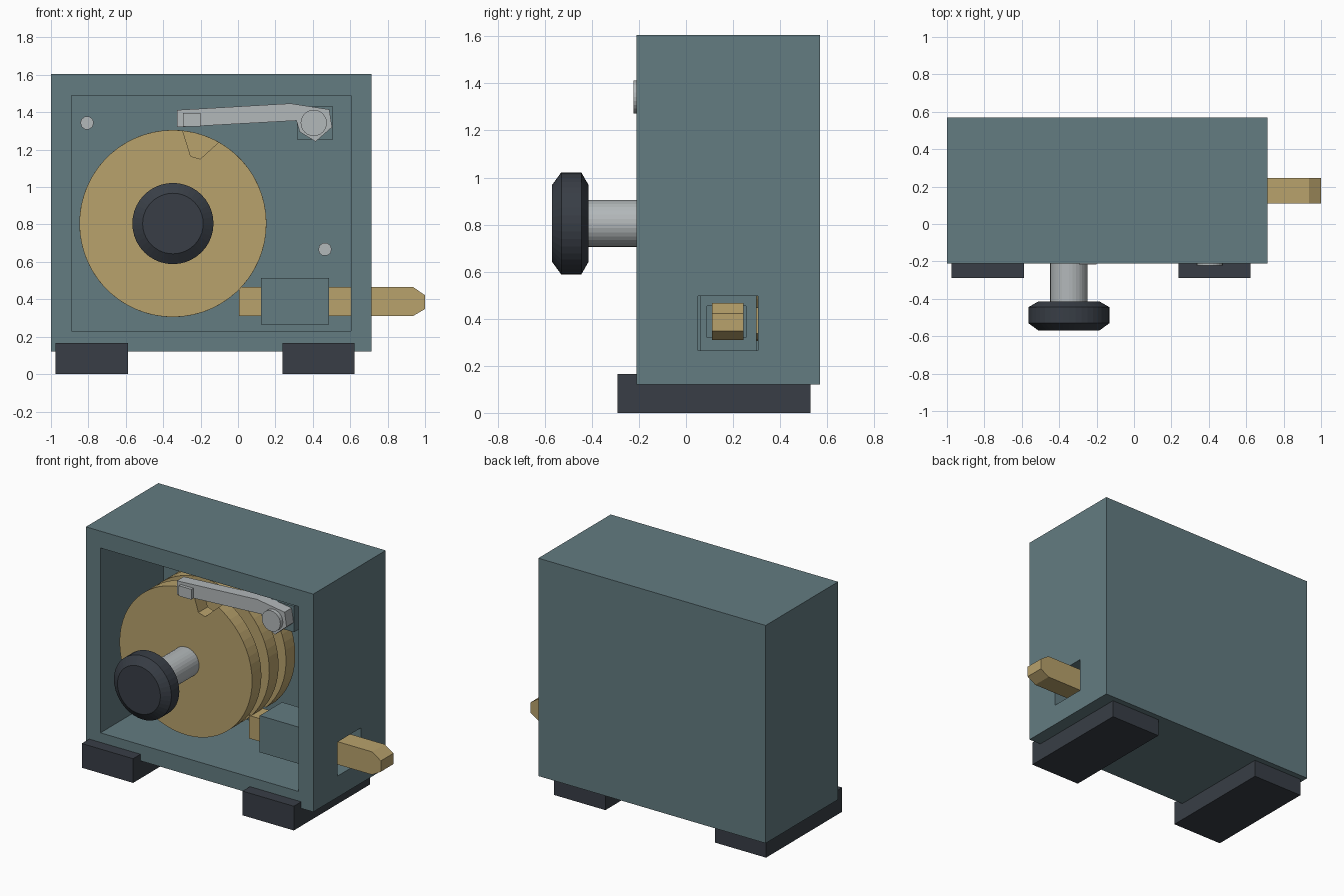
import bpy, bmesh
from math import sin, cos, radians, pi
from mathutils import Matrix

if "Cube" in bpy.data.objects:
    bpy.data.objects.remove(bpy.data.objects["Cube"], do_unlink=True)


def material(name, rgb):
    m = bpy.data.materials.new(name)
    m.use_nodes = True
    m.diffuse_color = (*rgb, 1)
    m.node_tree.nodes["Principled BSDF"].inputs["Base Color"].default_value = (*rgb, 1)
    return m


TEAL = material("teal_paint", (0.125, 0.2, 0.22))
BRASS = material("brass", (0.48, 0.36, 0.15))
STEEL = material("light_steel", (0.45, 0.48, 0.49))
DARK = material("dark_rubber", (0.04, 0.048, 0.061))


def finish(name, bm, mat):
    bmesh.ops.recalc_face_normals(bm, faces=bm.faces)
    mesh = bpy.data.meshes.new(name)
    bm.to_mesh(mesh)
    bm.free()
    mesh.materials.append(mat)
    obj = bpy.data.objects.new(name, mesh)
    bpy.context.collection.objects.link(obj)
    return obj


def prism(name, points, y0, y1, mat):
    """Extrude an (x, z) outline along y."""
    bm = bmesh.new()
    face = bm.faces.new([bm.verts.new((x, y0, z)) for x, z in points])
    out = bmesh.ops.extrude_face_region(bm, geom=[face])
    verts = [g for g in out["geom"] if isinstance(g, bmesh.types.BMVert)]
    bmesh.ops.translate(bm, verts=verts, vec=(0, y1 - y0, 0))
    return finish(name, bm, mat)


def box(name, x0, x1, y0, y1, z0, z1, mat):
    return prism(name, [(x0, z0), (x1, z0), (x1, z1), (x0, z1)], y0, y1, mat)


def lathe(name, x, z, profile, sides, mat):
    """Stack of (y, radius) rings around an axis along y, capped at both ends."""
    bm = bmesh.new()
    rings = []
    for y, r in profile:
        rings.append([bm.verts.new((x + r * cos(2 * pi * i / sides), y,
                                    z + r * sin(2 * pi * i / sides))) for i in range(sides)])
    for a, b in zip(rings, rings[1:]):
        for i in range(sides):
            j = (i + 1) % sides
            bm.faces.new((a[i], a[j], b[j], b[i]))
    bm.faces.new(rings[0])
    bm.faces.new(rings[-1])
    return finish(name, bm, mat)


def cut(obj, cutter):
    mod = obj.modifiers.new("cut", "BOOLEAN")
    mod.operation = "DIFFERENCE"
    mod.solver = "EXACT"
    mod.object = cutter
    bpy.context.view_layer.update()
    graph = bpy.context.evaluated_depsgraph_get()
    mesh = bpy.data.meshes.new_from_object(obj.evaluated_get(graph))
    obj.modifiers.clear()
    obj.data = mesh
    bpy.data.objects.remove(cutter, do_unlink=True)


# Case with an open front and a bolt window in its side wall
BACK = 0.47
case = box("case", -1, 0.715, -0.21, 0.57, 0.12, 1.605, TEAL)
cut(case, box("front_cutter", -0.89, 0.605, -0.4, BACK, 0.23, 1.49, TEAL))
cut(case, box("window_cutter", 0.5, 0.9, 0.05, 0.305, 0.265, 0.497, TEAL))

# Feet
for side, x in (("right", -0.975), ("left", 0.237)):
    box(side + "_foot", x, x + 0.387, -0.29, 0.53, 0, 0.165, DARK)

# Spindle and dial knob
AX, AZ = -0.348, 0.805
lathe("spindle", AX, AZ, [(-0.43, 0.1), (BACK, 0.1)], 32, STEEL)
lathe("knob", AX, AZ, [(-0.57, 0.162), (-0.53, 0.217), (-0.445, 0.217), (-0.415, 0.165)], 40, DARK)

# Wheel pack: discs with a gate, each turned differently
for n, (y, turn) in enumerate(((-0.065, 0), (0.12, -130), (0.3, 130))):
    start, end, steps = 29.4, 366, 56
    angles = [radians(start + (end - start) * i / steps) for i in range(steps + 1)]
    outline = [(0.5 * sin(a), 0.5 * cos(a)) for a in angles]
    outline += [(0.095, 0.36), (0.146, 0.345)]
    wheel = prism("wheel_%d" % (n + 1), outline, y, y + 0.1, BRASS)
    wheel.data.transform(Matrix.Translation((AX, 0, AZ)) @ Matrix.Rotation(radians(turn), 4, "Y"))

# Bolt with a chamfered tip, running through its guide block
prism("bolt", [(0.005, 0.31), (0.935, 0.31), (1, 0.348), (1, 0.422), (0.935, 0.466), (0.005, 0.466)],
      0.11, 0.245, BRASS)
guide = box("bolt_guide", 0.122, 0.487, 0.06, 0.3, 0.265, 0.515, TEAL)
cut(guide, box("slot_cutter", 0, 0.6, 0.09, 0.255, 0.32, 0.454, TEAL))

# Lever with pivot, nose block and mounting post
prism("lever", [(-0.325, 1.32), (0.312, 1.355), (0.33, 1.295), (0.415, 1.243), (0.503, 1.32),
                (0.488, 1.415), (0.28, 1.447), (-0.325, 1.412)], -0.195, -0.12, STEEL)
lathe("lever_pivot", 0.405, 1.343, [(-0.222, 0.07), (-0.1, 0.07)], 24, STEEL)
box("lever_nose", -0.295, -0.2, -0.217, -0.15, 1.325, 1.395, STEEL)
box("lever_post", 0.315, 0.507, -0.12, BACK, 1.255, 1.432, TEAL)

# Screws on the back wall
for n, (x, z) in enumerate(((-0.807, 1.343), (0.465, 0.667))):
    lathe("screw_%d" % (n + 1), x, z, [(BACK - 0.04, 0.036), (BACK, 0.036)], 10, STEEL)
